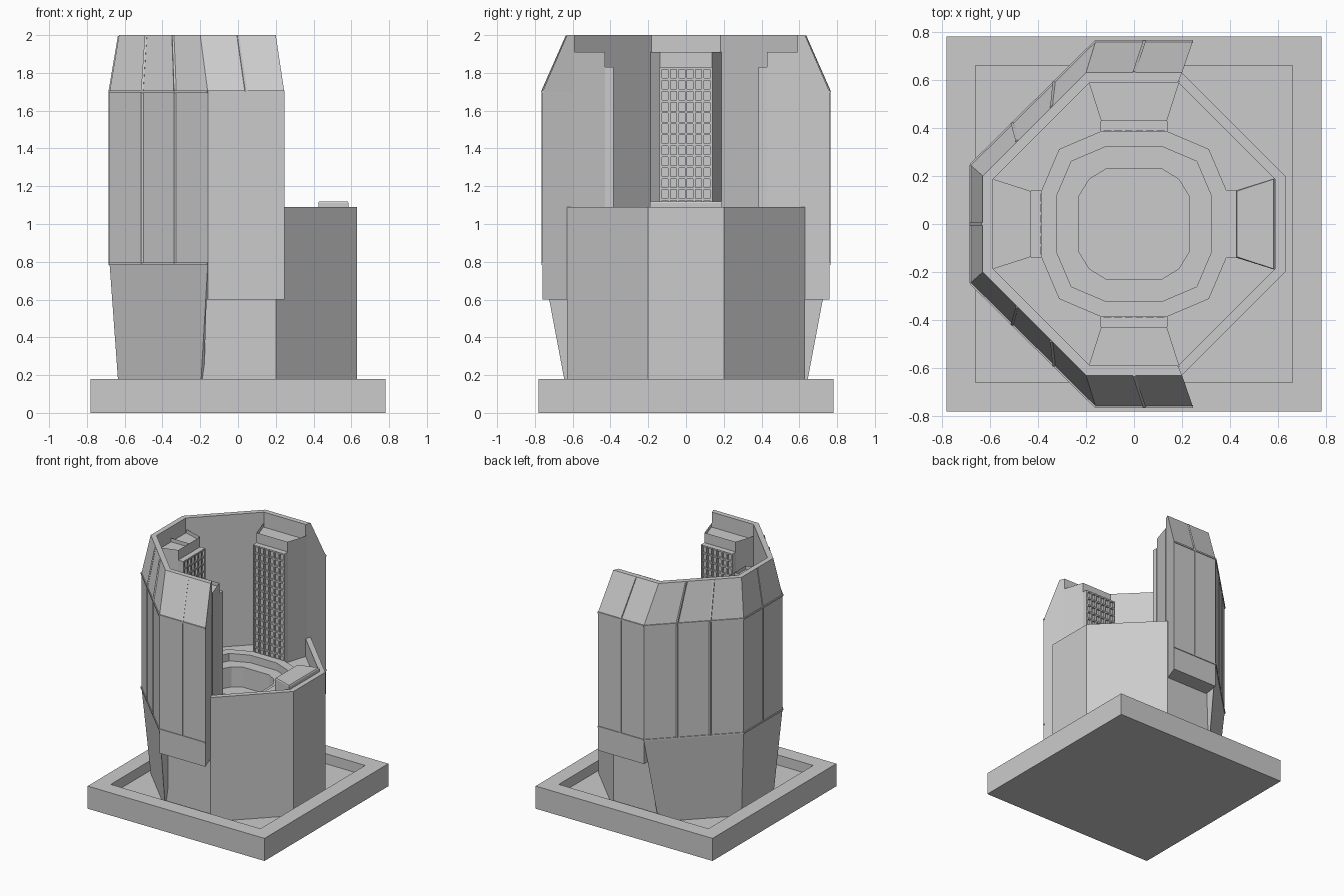
import bpy, bmesh, math
from mathutils import Vector, Matrix

if "Cube" in bpy.data.objects:
    bpy.data.objects.remove(bpy.data.objects["Cube"])


def finish(name, bm, angle=0.0):
    bmesh.ops.recalc_face_normals(bm, faces=bm.faces)
    me = bpy.data.meshes.new(name)
    bm.to_mesh(me)
    bm.free()
    ob = bpy.data.objects.new(name, me)
    ob.rotation_euler.z = angle
    bpy.context.collection.objects.link(ob)
    return ob


def loft(bm, rings, cap_start=True, cap_end=True):
    """Join equal-length rings of 3D points; returns vertex rings and end cap."""
    vr = [[bm.verts.new(p) for p in r] for r in rings]
    for a, b in zip(vr, vr[1:]):
        for i in range(len(a)):
            j = (i + 1) % len(a)
            bm.faces.new((a[i], a[j], b[j], b[i]))
    if cap_start:
        bm.faces.new(vr[0][::-1])
    end = bm.faces.new(vr[-1]) if cap_end else None
    return vr, end


def at(pts, z):
    return [(x, y, z) for x, y in pts]


def box(bm, x0, x1, y0, y1, z0, z1):
    p = [(x0, y0), (x1, y0), (x1, y1), (x0, y1)]
    loft(bm, [at(p, z0), at(p, z1)])


def beam(bm, a, b, w):
    a, b = Vector(a), Vector(b)
    d = b - a
    m = Matrix.Translation((a + b) / 2) @ d.to_track_quat('Z', 'Y').to_matrix().to_4x4()
    bmesh.ops.create_cube(bm, size=1, matrix=m @ Matrix.Diagonal((w, w, d.length, 1)))


def symmetric(quarter):
    """Repeat the points of one quadrant four times around the centre."""
    out = []
    for k in range(4):
        c, s = round(math.cos(k * math.pi / 2)), round(math.sin(k * math.pi / 2))
        out += [(c * x - s * y, s * x + c * y) for x, y in quarter]
    return out


def square(r):
    return symmetric([(r, r)])


def octagon(r, h):
    return symmetric([(r, h), (h, r)])


def twelve(r, f=0.365, g=0.81):
    return symmetric([(r, f * r), (g * r, g * r), (f * r, r)])


# Square tray with a sunken floor
bm = bmesh.new()
loft(bm, [at(square(.78), 0), at(square(.78), .18), at(square(.66), .18), at(square(.66), .1)])
finish("base_tray", bm)

# Octagonal body with rim, terrace and stepped basin
bm = bmesh.new()
outer, _ = loft(bm, [at(octagon(.63, .2), .1), at(octagon(.63, .2), 1.09),
                     at(octagon(.59, .183), 1.09), at(octagon(.59, .183), .95)], cap_end=False)
basin, _ = loft(bm, [at(twelve(.385), .95), at(twelve(.385), .98), at(twelve(.322), .98),
                     at(twelve(.322), .92), at(twelve(.23, .5), .92), at(twelve(.23, .5), .76)],
                cap_start=False)
edges = [bm.edges.get((r[i], r[(i + 1) % len(r)])) for r in (outer[-1], basin[0]) for i in range(len(r))]
bmesh.ops.triangle_fill(bm, edges=edges, use_beauty=True)
finish("octagon_body", bm)

# Tall outer shell on five sides
wide = [(.245, -.76), (-.16, -.76), (-.68, -.245), (-.68, .245), (-.16, .76), (.245, .76)]
base = [(.2, -.63), (-.2, -.63), (-.63, -.2), (-.63, .2), (-.2, .63), (.2, .63)]
inner = [(.183, -.59), (-.183, -.59), (-.59, -.183), (-.59, .183), (-.183, .59), (.183, .59)]
names = ["front", "front_left", "left", "back_left", "back"]
for i, n in enumerate(names):
    hanging = i in (0, 4)
    levels = [(.6, wide)] if hanging else [(.1, base), (.79, wide)]
    levels += [(1.7, wide), (2.0, base)]
    bm = bmesh.new()
    loft(bm, [at([o[i], o[i + 1], inner[i + 1], inner[i]], z) for z, o in levels])
    finish(n + "_shell_panel", bm)

    # Thin seams on each panel
    bm = bmesh.new()
    for z in (.79, 1.7):
        beam(bm, (*wide[i], z), (*wide[i + 1], z), .012)
    for t in ((1 / 3, 2 / 3) if i in (1, 3) else (.5,)):
        w = Vector(wide[i]).lerp(Vector(wide[i + 1]), t)
        b = Vector(base[i]).lerp(Vector(base[i + 1]), t)
        beam(bm, (*w, .79), (*w, 1.7), .012)
        beam(bm, (*w, 1.7), (*b, 1.995), .012)
    finish(n + "_panel_seams", bm)


def recessed_prism(bm, pts, z0, z1):
    _, top = loft(bm, [at(pts, z0), at(pts, z1)])
    bmesh.ops.inset_region(bm, faces=[top], thickness=.02)
    bmesh.ops.translate(bm, verts=top.verts[:], vec=(0, 0, 0))
    ext = bmesh.ops.extrude_discrete_faces(bm, faces=[top])
    bmesh.ops.translate(bm, verts=ext["faces"][0].verts[:], vec=(0, 0, -.03))


# Inner towers, each built along +x and turned into place
for n, angle, halves in (("back", 90, 1), ("left", 180, 2), ("front", -90, 1)):
    a = math.radians(angle)
    bm = bmesh.new()
    if halves == 1:
        recessed_prism(bm, [(.595, -.19), (.595, .19), (.43, .137), (.43, -.137)], .9, 1.91)
    else:
        for s in (1, -1):
            recessed_prism(bm, [(.595, 0), (.595, s * .19), (.43, s * .137), (.43, 0)], .9, 1.91)
    box(bm, .4, .44, -.137, .137, .9, 1.828)
    finish(n + "_inner_tower", bm, a)

    # Window lattice on the tower face
    bm = bmesh.new()
    cols, rows, z0, z1 = 6, 15, .95, 1.83
    for c in range(cols + 1):
        y = -.133 + c * .266 / cols
        box(bm, .385, .43, y - .006, y + .006, z0, z1)
    for r in range(rows + 1):
        z = z0 + (z1 - z0 - .012) * r / rows
        box(bm, .387, .43, -.137, .137, z, z + .012)
    finish(n + "_window_lattice", bm, a)

# Low tower stub on the open side, with its tongue to the ring
bm = bmesh.new()
p = [(.585, -.19), (.585, .19), (.425, .14), (.425, -.14)]
q = [(.58, -.186), (.58, .186), (.43, .137), (.43, -.137)]
loft(bm, [at(p, .9), at(p, 1.112), at(q, 1.12)])
box(bm, .37, .43, -.14, .14, .9, .979)
finish("right_tower_stub", bm)
